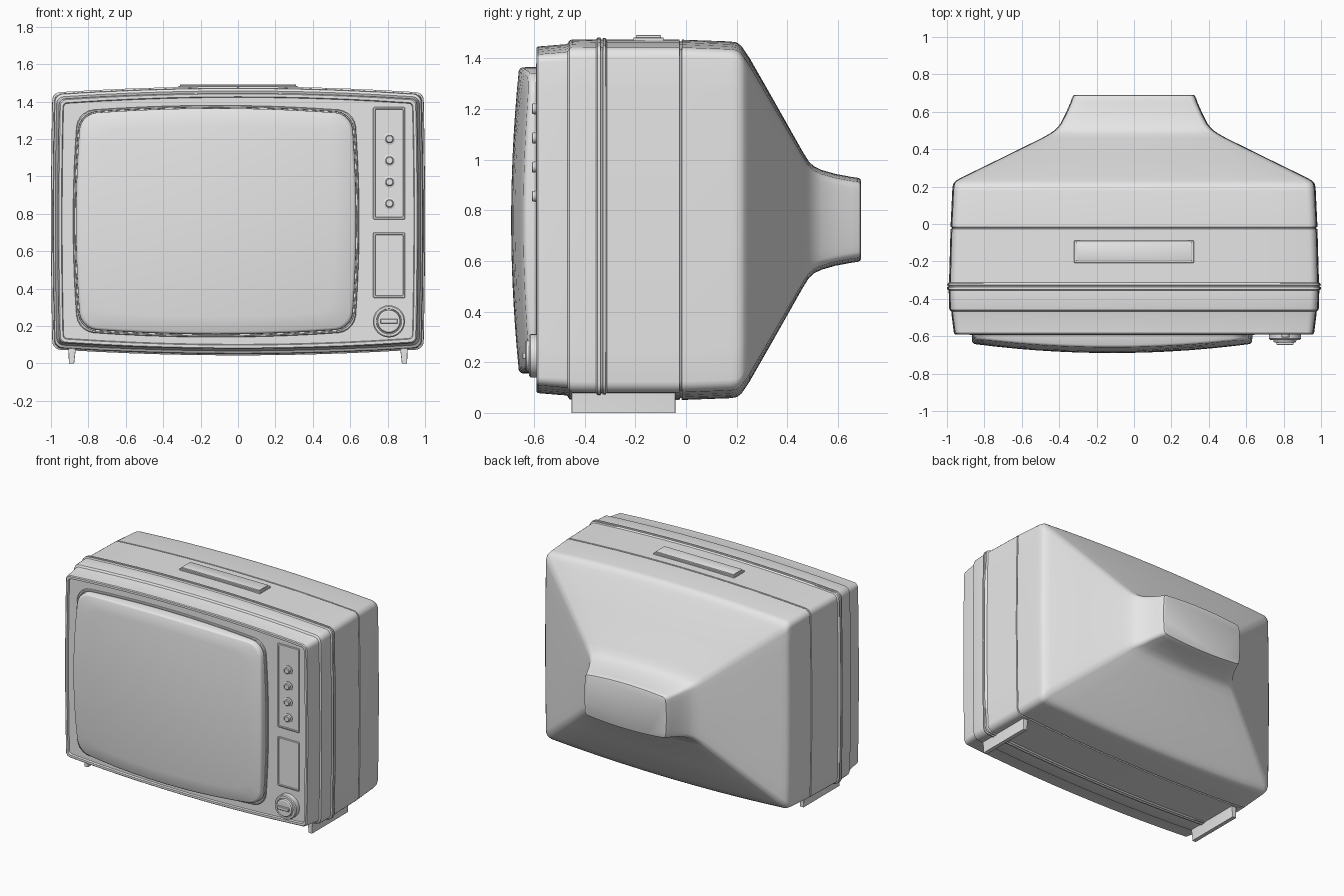
import bpy, bmesh, math

grey = bpy.data.materials.new("light_grey")
grey.diffuse_color = (0.8, 0.8, 0.8, 1)
ZC = 0.762  # height of the cabinet's centre line


def rounded(cx, cz, hx, hz, r, bx=0.0, bz=0.0, arc=5, n=10):
    """Rounded rectangle whose sides bow out by bx, bz (hx, hz include the bow)."""
    ax, az = hx - bx, hz - bz
    base = []
    for i, (sx, sz) in enumerate([(1, 1), (-1, 1), (-1, -1), (1, -1)]):
        for j in range(arc + 1):
            a = math.pi / 2 * (i + j / arc)
            base.append((sx * (ax - r) + r * math.cos(a), sz * (az - r) + r * math.sin(a)))
    pts = []
    for i, p in enumerate(base):
        pts.append(p)
        if i % (arc + 1) == arc:  # subdivide the straight side that follows
            q = base[(i + 1) % len(base)]
            pts += [(p[0] + (q[0] - p[0]) * t / n, p[1] + (q[1] - p[1]) * t / n) for t in range(1, n)]
    return [(cx + x + bx * x / ax * (1 - (z / az) ** 2),
             cz + z + bz * z / az * (1 - (x / ax) ** 2)) for x, z in pts]


def circle(cx, cz, r, n=32):
    return [(cx + r * math.cos(2 * math.pi * i / n), cz + r * math.sin(2 * math.pi * i / n)) for i in range(n)]


def loft(name, rings, axis='Y', cap_start=True, cap_end=True, angle=32):
    """Skin (depth, loop) rings; depth is a number or a function of the point."""
    bm = bmesh.new()
    rows = []
    for d, pts in rings:
        row = []
        for a, b in pts:
            v = d(a, b) if callable(d) else d
            row.append(bm.verts.new((a, v, b) if axis == 'Y' else (a, b, v)))
        rows.append(row)
    for r0, r1 in zip(rows, rows[1:]):
        for i in range(len(r0)):
            j = (i + 1) % len(r0)
            bm.faces.new((r0[i], r0[j], r1[j], r1[i]))
    if cap_start:
        bm.faces.new(rows[0])
    if cap_end:
        bm.faces.new(rows[-1])
    bmesh.ops.recalc_face_normals(bm, faces=bm.faces)
    for f in bm.faces:
        f.smooth = True
    for e in bm.edges:
        e.smooth = e.calc_face_angle(0) < math.radians(angle)
    me = bpy.data.meshes.new(name)
    bm.to_mesh(me)
    bm.free()
    me.materials.append(grey)
    ob = bpy.data.objects.new(name, me)
    bpy.context.collection.objects.link(ob)
    return ob


def shell(profile):
    """Cabinet rings from (y, half width, half height, corner radius, bow)."""
    return [(y, rounded(0, ZC, hx, hz, r, 0.008, b)) for y, hx, hz, r, b in profile]


# front frame with a thin rim round the recessed face
loft("front_frame", shell([
    (-0.578, 0.940, 0.660, 0.020, 0.033), (-0.590, 0.944, 0.664, 0.022, 0.033),
    (-0.590, 0.957, 0.679, 0.028, 0.033), (-0.584, 0.963, 0.684, 0.030, 0.033),
    (-0.475, 0.977, 0.693, 0.035, 0.033), (-0.468, 0.977, 0.695, 0.035, 0.033),
    (-0.460, 0.986, 0.708, 0.040, 0.033)]), cap_end=False)

# middle of the cabinet with a double trim ridge
loft("cabinet", shell([
    (-0.460, 0.986, 0.708, 0.04, 0.033), (-0.450, 0.988, 0.711, 0.04, 0.033),
    (-0.355, 0.991, 0.712, 0.04, 0.033), (-0.349, 0.999, 0.719, 0.04, 0.033),
    (-0.338, 1.000, 0.719, 0.04, 0.033), (-0.335, 0.992, 0.712, 0.04, 0.033),
    (-0.330, 0.992, 0.712, 0.04, 0.033), (-0.327, 1.000, 0.718, 0.04, 0.033),
    (-0.318, 0.997, 0.717, 0.04, 0.033), (-0.312, 0.989, 0.712, 0.04, 0.033),
    (-0.026, 0.981, 0.712, 0.04, 0.033), (-0.024, 0.974, 0.704, 0.04, 0.033)]),
    cap_start=False, cap_end=False)

# back shell tapering to the tube housing
loft("back_shell", shell([
    (-0.024, 0.974, 0.704, 0.040, 0.033), (-0.018, 0.974, 0.704, 0.040, 0.033),
    (-0.016, 0.981, 0.711, 0.040, 0.033), (0.175, 0.972, 0.704, 0.040, 0.033),
    (0.200, 0.970, 0.700, 0.040, 0.033), (0.218, 0.965, 0.687, 0.040, 0.033),
    (0.232, 0.952, 0.667, 0.040, 0.032), (0.250, 0.920, 0.640, 0.040, 0.032),
    (0.350, 0.715, 0.465, 0.035, 0.028), (0.460, 0.492, 0.270, 0.030, 0.022),
    (0.485, 0.448, 0.230, 0.025, 0.020), (0.505, 0.420, 0.211, 0.025, 0.018),
    (0.535, 0.394, 0.197, 0.025, 0.018), (0.590, 0.366, 0.181, 0.022, 0.018),
    (0.650, 0.340, 0.170, 0.022, 0.018), (0.678, 0.330, 0.166, 0.022, 0.018),
    (0.687, 0.325, 0.162, 0.020, 0.018), (0.690, 0.317, 0.155, 0.018, 0.018)]), cap_start=False)

# picture tube: straight wall, rounded edge, domed glass
SX, SZ, SW, SH = -0.117, 0.76, 0.765, 0.62


def screen_loop(s, inset=0.0):
    loop = rounded(SX, SZ, SW - inset, SH - inset, 0.085, 0.025, 0.03)
    return [(SX + (x - SX) * s, SZ + (z - SZ) * s) for x, z in loop]


def dome(back):
    return lambda x, z: (-0.69 + back + 0.052 * ((x - SX) / SW) ** 2 + 0.033 * ((z - SZ) / SH) ** 2)


loft("screen_glass", [(-0.57, screen_loop(1, 0.015)), (dome(0.012), screen_loop(1, 0.016)),
                      (dome(0.004), screen_loop(0.995, 0.018))]
     + [(dome(0), screen_loop(s, 0.02)) for s in (0.985, 0.85, 0.7, 0.55, 0.4, 0.25, 0.1, 0.02)], angle=50)
loft("screen_bezel", [(-0.57, screen_loop(1)), (-0.589, screen_loop(1)), (-0.593, screen_loop(1, 0.004)),
                      (-0.593, screen_loop(1, 0.010)), (-0.57, screen_loop(1, 0.012))],
     cap_start=False, cap_end=False)


# control and speaker panels, each a thin frame round a sunken plate
def panel(name, cz, hz):
    steps = [(-0.57, 0), (-0.586, 0), (-0.589, 0.003), (-0.589, 0.010), (-0.583, 0.012)]
    loft(name, [(y, rounded(0.808, cz, 0.086 - i, hz - i, 0.008, n=2)) for y, i in steps])


panel("control_panel", 1.07, 0.30)
panel("speaker_panel", 0.525, 0.175)


# knobs
def turned(name, x, z, profile):
    loft(name, [(y, circle(x, z, r)) for y, r in profile])


for i in range(4):
    turned(f"small_knob_{i + 1}", 0.81, 1.2 - 0.115 * i,
           [(-0.575, 0.031), (-0.589, 0.031), (-0.592, 0.022), (-0.605, 0.021), (-0.608, 0.017)])
turned("tuning_dial", 0.807, 0.225,
       [(-0.57, 0.086), (-0.613, 0.086), (-0.619, 0.080), (-0.619, 0.068), (-0.614, 0.066),
        (-0.614, 0.062), (-0.630, 0.060), (-0.634, 0.054)])
loft("dial_grip", [(-0.61, rounded(0.807, 0.225, 0.046, 0.013, 0.004, n=1)),
                   (-0.643, rounded(0.807, 0.225, 0.046, 0.012, 0.004, n=1)),
                   (-0.646, rounded(0.807, 0.225, 0.043, 0.009, 0.004, n=1))])

# carrying handle lying flat on top
loft("top_handle", [(z, rounded(0, -0.148, 0.32 - i, 0.060 - i, 0.004, n=1))
                    for z, i in ((1.45, 0), (1.480, 0), (1.482, 0.002), (1.482, 0.010),
                                 (1.490, 0.011), (1.492, 0.014))], axis='Z')

# runner feet, tapering to the floor
for side, label in ((-1, "left"), (1, "right")):
    loft(f"{label}_foot", [(0.0, rounded(side * 0.890, -0.247, 0.014, 0.205, 0.003, n=1)),
                           (0.055, rounded(side * 0.888, -0.247, 0.018, 0.205, 0.003, n=1)),
                           (0.095, rounded(side * 0.886, -0.247, 0.023, 0.205, 0.003, n=1))], axis='Z')
